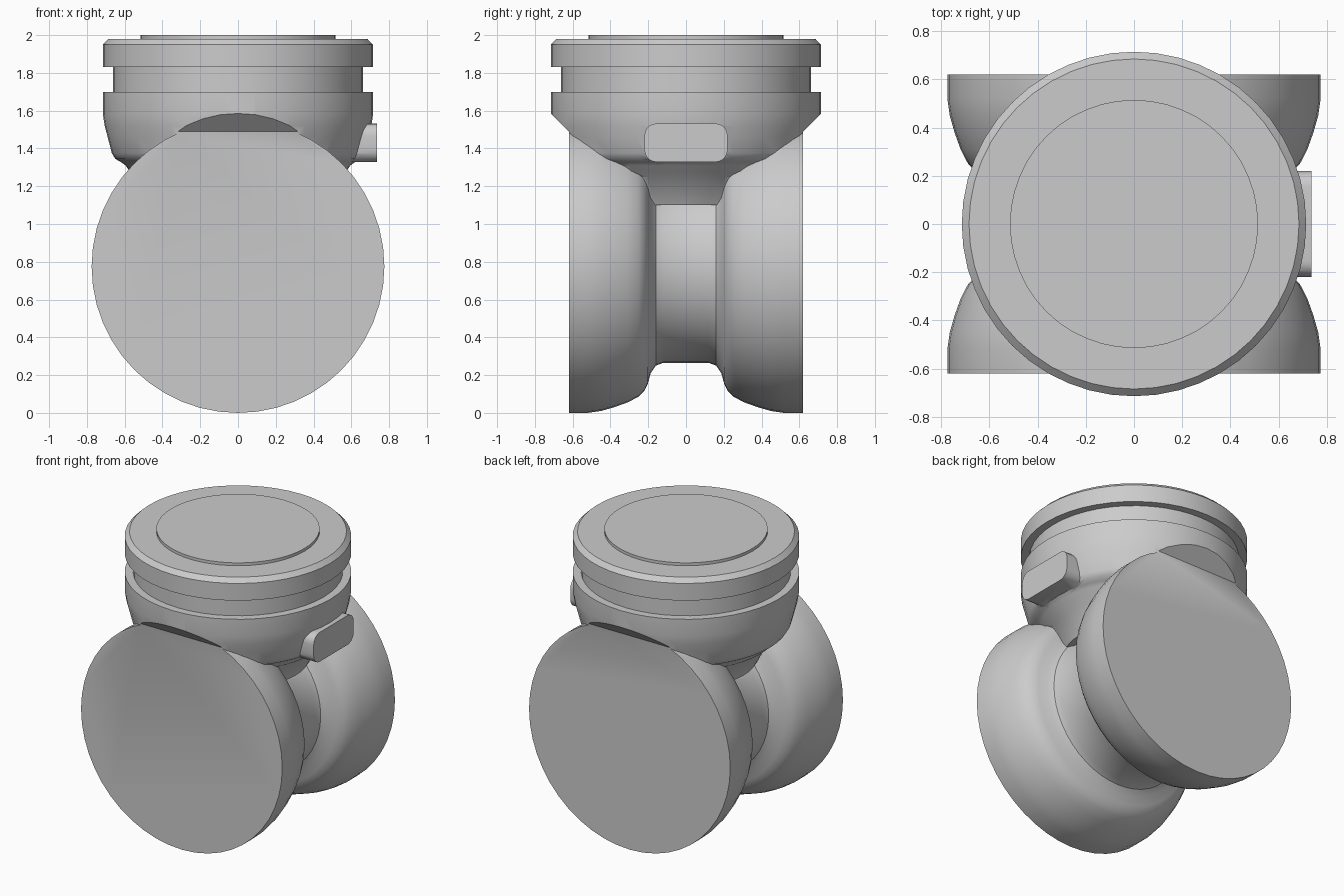
import bpy, bmesh, math
from mathutils import Matrix, Vector

if "Cube" in bpy.data.objects:
    bpy.data.objects.remove(bpy.data.objects["Cube"], do_unlink=True)

grey = bpy.data.materials.new("light grey metal")
grey.use_nodes = True
grey.diffuse_color = (0.6, 0.6, 0.6, 1)
grey.node_tree.nodes["Principled BSDF"].inputs["Base Color"].default_value = (0.6, 0.6, 0.6, 1)


def make_object(name, bm):
    bmesh.ops.recalc_face_normals(bm, faces=bm.faces[:])
    mesh = bpy.data.meshes.new(name)
    bm.to_mesh(mesh)
    bm.free()
    mesh.materials.append(grey)
    obj = bpy.data.objects.new(name, mesh)
    bpy.context.collection.objects.link(obj)
    return obj


def lathe(name, profile, transform=Matrix(), sides=48):
    """Solid of revolution about z from (radius, height) points, closed by flat ends."""
    bm = bmesh.new()
    rings = []
    for r, h in profile:
        turns = [2 * math.pi * i / sides for i in range(sides)]
        rings.append([bm.verts.new((r * math.cos(a), r * math.sin(a), h)) for a in turns])
    for low, high in zip(rings, rings[1:]):
        for i in range(sides):
            j = (i + 1) % sides
            bm.faces.new((low[i], low[j], high[j], high[i]))
    bm.faces.new(rings[0])
    bm.faces.new(rings[-1])
    bm.transform(transform)
    return make_object(name, bm)


def prism(name, outline, x0, x1):
    """Extrude a (y, z) outline along x."""
    bm = bmesh.new()
    face = bm.faces.new([bm.verts.new((x0, y, z)) for y, z in outline])
    moved = bmesh.ops.extrude_face_region(bm, geom=[face])["geom"]
    bmesh.ops.translate(bm, vec=Vector((x1 - x0, 0, 0)),
                        verts=[v for v in moved if isinstance(v, bmesh.types.BMVert)])
    return make_object(name, bm)


def combine(target, other, operation):
    mod = target.modifiers.new(operation.title(), 'BOOLEAN')
    mod.operation, mod.solver, mod.object = operation, 'EXACT', other
    bpy.context.view_layer.objects.active = target
    bpy.ops.object.modifier_apply(modifier=mod.name)
    bpy.data.objects.remove(other, do_unlink=True)


def smooth(obj, angle):
    bpy.ops.object.select_all(action='DESELECT')
    obj.select_set(True)
    bpy.context.view_layer.objects.active = obj
    bpy.ops.object.shade_smooth_by_angle(angle=math.radians(angle))


# Horizontal body with two flared ends and a narrow waist
half = [(0.51, 0.12), (0.525, 0.16), (0.565, 0.187), (0.62, 0.202), (0.66, 0.222),
        (0.69, 0.252), (0.72, 0.31), (0.745, 0.38), (0.765, 0.45), (0.775, 0.52), (0.775, 0.66)]
body_profile = [(r, -h) for r, h in reversed(half)] + half
body = lathe("valve_body", body_profile,
             Matrix.Translation((0, 0, 0.775)) @ Matrix.Rotation(math.pi / 2, 4, 'X'))

# Upright neck that swells out of the waist
neck = lathe("neck", [(0.45, 1.1), (0.53, 1.25), (0.575, 1.28), (0.595, 1.31), (0.62, 1.328),
                      (0.65, 1.345), (0.668, 1.375), (0.69, 1.46), (0.706, 1.52),
                      (0.715, 1.58), (0.715, 1.70)])
combine(body, neck, 'UNION')

# Side boss with rounded corners
corner = 0.065
boss_outline = []
for k, (sy, sz) in enumerate([(1, 1), (-1, 1), (-1, -1), (1, -1)]):
    for step in range(6):
        a = math.pi / 2 * (k + step / 5)
        boss_outline.append((sy * (0.22 - corner) + corner * math.cos(a),
                             1.43 + sz * (0.102 - corner) + corner * math.sin(a)))
boss = prism("side_boss", boss_outline, 0.45, 0.737)
combine(body, boss, 'UNION')

# Trim both ends flat, with a sloped cut under the neck
for side in (-1, 1):
    outline = [(0.62, -0.2), (0.62, 1.49), (0.75, 1.62), (1.0, 1.62), (1.0, -0.2)]
    cutter = prism("end_cutter", [(side * y, z) for y, z in outline], -1, 1)
    cutter.hide_render = True
    combine(body, cutter, 'DIFFERENCE')
smooth(body, 32)

# Groove, cap and raised lid disc
groove = lathe("cap_groove", [(0.662, 1.69), (0.662, 1.84)])
cap = lathe("cap", [(0.715, 1.83), (0.715, 1.95), (0.685, 1.98)])
lid = lathe("lid_disc", [(0.515, 1.97), (0.515, 2.0)])
for part in (groove, cap, lid):
    smooth(part, 30)
